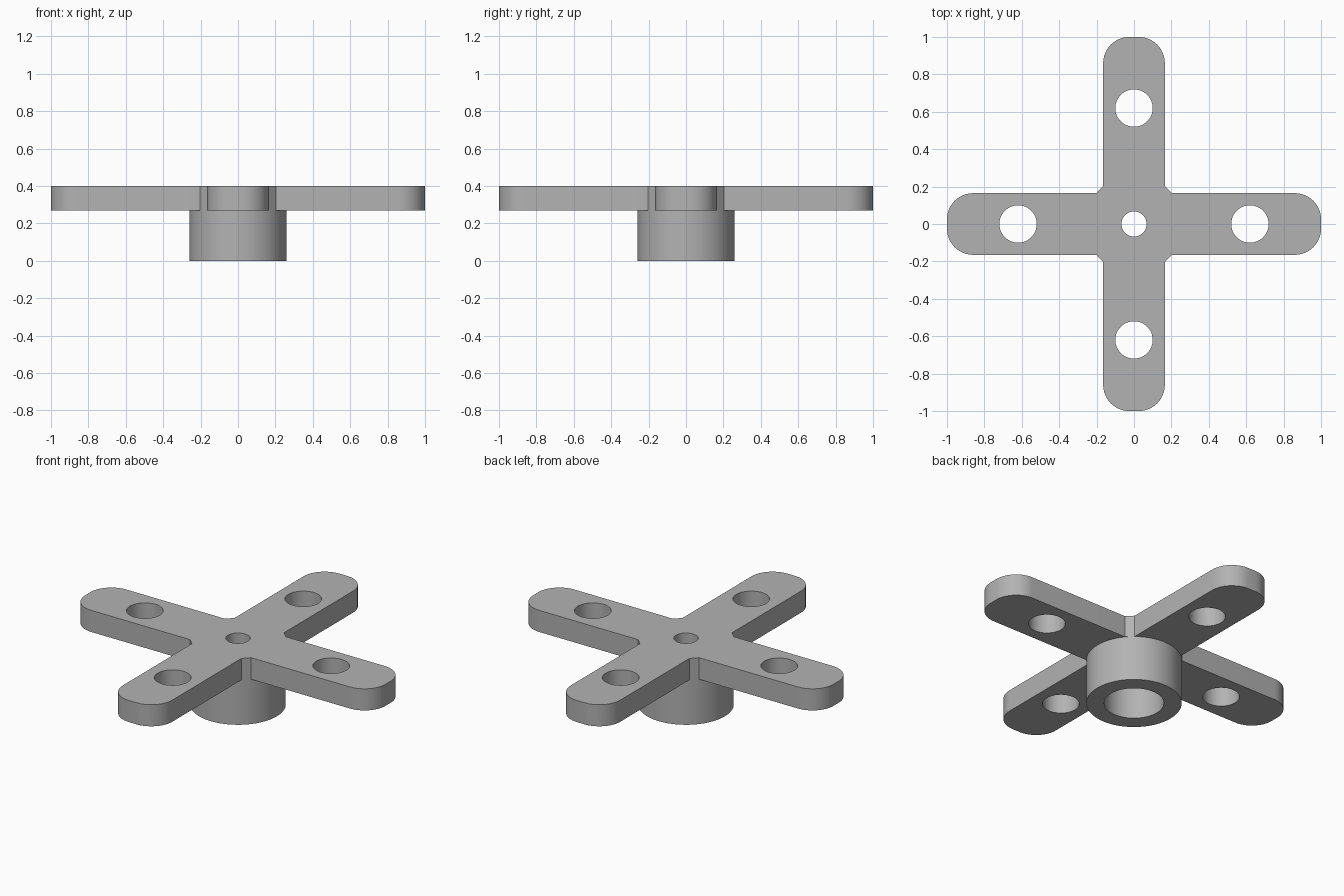
import bpy, bmesh
from math import sin, cos, pi
from mathutils import Matrix, Vector

if "Cube" in bpy.data.objects:
    bpy.data.objects.remove(bpy.data.objects["Cube"])

TOP, UNDER = 0.4, 0.27        # plate heights
HALF, CORNER = 0.165, 0.14    # arm half width, tip corner radius
FILLET = 0.203                # where the inner corners are cut off
HUB_R, BORE_R, PIN_R = 0.26, 0.163, 0.067
HOLE_R, HOLE_X = 0.1, 0.62

grey = bpy.data.materials.new("plain grey")
grey.use_nodes = True
colour = (0.45, 0.45, 0.45, 1)
grey.diffuse_color = colour
grey.node_tree.nodes["Principled BSDF"].inputs["Base Color"].default_value = colour


def make_object(name, bm):
    bmesh.ops.recalc_face_normals(bm, faces=bm.faces)
    mesh = bpy.data.meshes.new(name)
    bm.to_mesh(mesh)
    bm.free()
    mesh.materials.append(grey)
    obj = bpy.data.objects.new(name, mesh)
    bpy.context.collection.objects.link(obj)
    return obj


def activate(obj):
    bpy.ops.object.select_all(action="DESELECT")
    obj.select_set(True)
    bpy.context.view_layer.objects.active = obj


def arm_outline():
    """One arm along +x, from its right inner corner to its left one."""
    points = [Vector((FILLET, -HALF, 0))]
    for side in (-1, 1):
        for i in range(13):
            a = (i / 12 - (1 if side < 0 else 0)) * pi / 2
            points.append(Vector((1 - CORNER + CORNER * cos(a),
                                  side * (HALF - CORNER) + CORNER * sin(a), 0)))
    return points + [Vector((FILLET, HALF, 0))]


# Cross-shaped plate
bm = bmesh.new()
verts = []
for k in range(4):
    turn = Matrix.Rotation(k * pi / 2, 3, "Z")
    verts += [bm.verts.new(turn @ p + Vector((0, 0, UNDER))) for p in arm_outline()]
face = bm.faces.new(verts)
extruded = bmesh.ops.extrude_face_region(bm, geom=[face], use_keep_orig=True)
bmesh.ops.translate(bm, vec=(0, 0, TOP - UNDER),
                    verts=[g for g in extruded["geom"] if isinstance(g, bmesh.types.BMVert)])
plate = make_object("cross_plate", bm)

# Drill the four arm holes and the centre hole
bm = bmesh.new()
holes = [(0, 0, PIN_R)] + [(HOLE_X * cos(k * pi / 2), HOLE_X * sin(k * pi / 2), HOLE_R)
                           for k in range(4)]
for x, y, r in holes:
    bmesh.ops.create_cone(bm, cap_ends=True, segments=48, radius1=r, radius2=r, depth=1,
                          matrix=Matrix.Translation((x, y, TOP)))
drill = make_object("hole_cutter", bm)
drill.hide_render = True
cut = plate.modifiers.new("holes", "BOOLEAN")
cut.operation, cut.solver, cut.object = "DIFFERENCE", "EXACT", drill
activate(plate)
bpy.ops.object.modifier_apply(modifier=cut.name)
bpy.data.objects.remove(drill)

# Hollow hub below the plate
bm = bmesh.new()
profile = [(BORE_R, UNDER), (BORE_R, 0), (HUB_R, 0), (HUB_R, UNDER)]
ring = [bm.verts.new((r, 0, z)) for r, z in profile]
edges = [bm.edges.new(pair) for pair in zip(ring, ring[1:])]
bmesh.ops.spin(bm, geom=ring + edges, cent=(0, 0, 0), axis=(0, 0, 1),
               angle=2 * pi, steps=64, use_merge=True)
bmesh.ops.remove_doubles(bm, verts=bm.verts, dist=0.0001)
hub = make_object("hub", bm)
# Outward normals on the open-topped ring
if any(p.normal.z > 0.5 for p in hub.data.polygons):
    hub.data.flip_normals()

for obj in (plate, hub):
    activate(obj)
    bpy.ops.object.shade_smooth_by_angle(angle=pi / 6)
